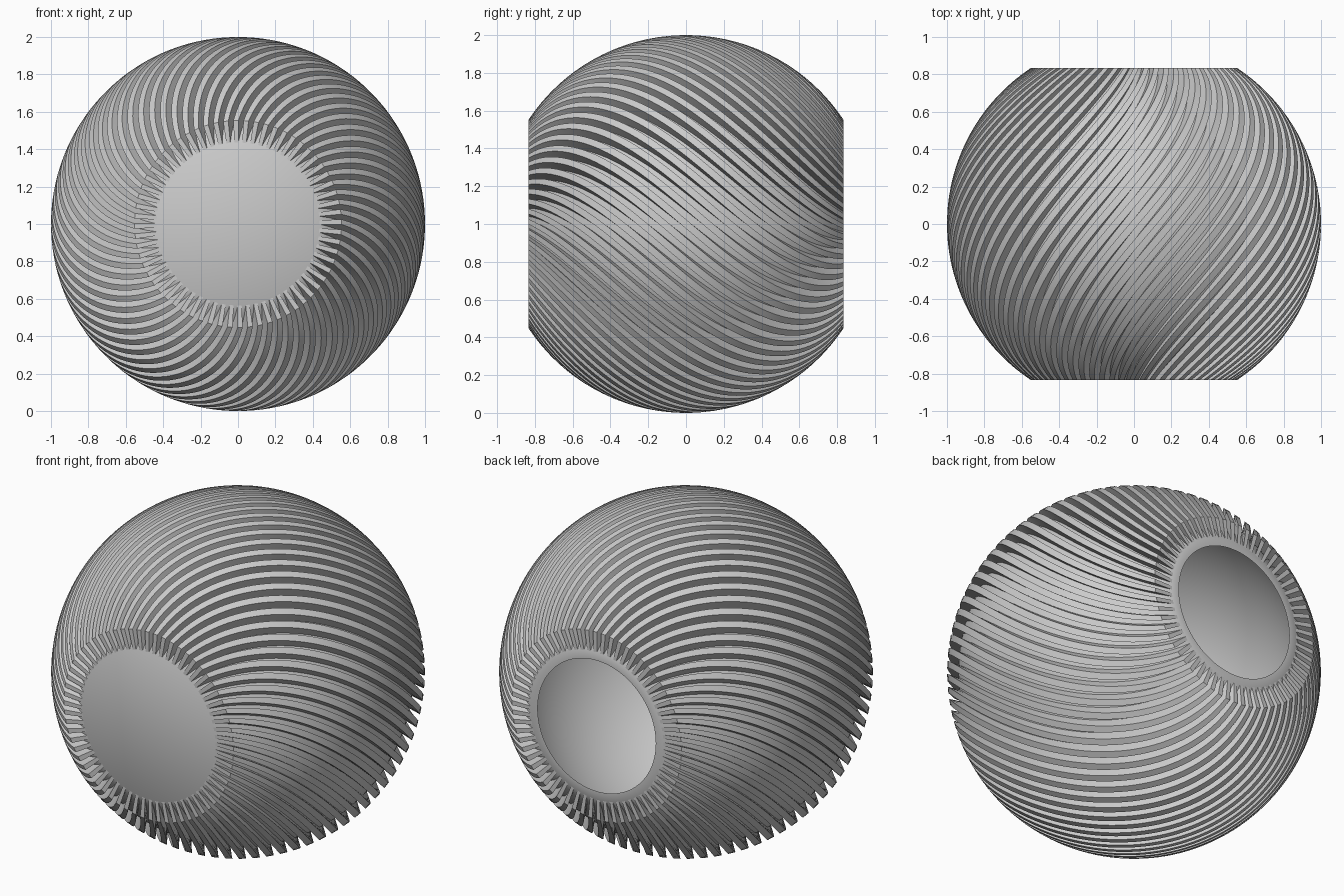
import bpy, bmesh
from math import sin, cos, sqrt, pi, radians
from mathutils import Vector

cube = bpy.data.objects.get("Cube")
if cube:
    bpy.data.objects.remove(cube, do_unlink=True)

CUT = 0.833          # half depth between the two flat ends
OUTER, CORE, BOWL = 1.0, 0.94, 0.918
FINS, DUTY, TWIST = 64, 0.5, 0.85
STEPS = 56
CENTRE = Vector((0, 0, 1))

grey = bpy.data.materials.new("light_grey")
grey.use_nodes = True
grey.diffuse_color = (0.6, 0.6, 0.6, 1)
grey.node_tree.nodes["Principled BSDF"].inputs["Base Color"].default_value = (0.6, 0.6, 0.6, 1)


def ring_radius(sphere, y):
    return sqrt(sphere * sphere - y * y)


def arc_heights(sphere, start, end):
    """Depth values along a sphere, evenly spaced."""
    return [start + (end - start) * i / STEPS for i in range(STEPS + 1)]


def finish(bm, name):
    bmesh.ops.recalc_face_normals(bm, faces=bm.faces)
    mesh = bpy.data.meshes.new(name)
    bm.to_mesh(mesh)
    bm.free()
    mesh.materials.append(grey)
    obj = bpy.data.objects.new(name, mesh)
    bpy.context.collection.objects.link(obj)
    bpy.ops.object.select_all(action='DESELECT')
    obj.select_set(True)
    bpy.context.view_layer.objects.active = obj
    bpy.ops.object.shade_smooth_by_angle(angle=radians(30))
    return obj


# Hollow core: closed flat front, open back with a narrow rim
inner_front = -CUT + 0.03
profile = [(0, -CUT)]
profile += [(ring_radius(CORE, y), y) for y in arc_heights(CORE, -CUT, CUT)]
profile += [(ring_radius(BOWL, y), y) for y in arc_heights(BOWL, CUT, inner_front)]
profile += [(0, inner_front)]
bm = bmesh.new()
verts = [bm.verts.new((r, y, 1)) for r, y in profile]
edges = [bm.edges.new(pair) for pair in zip(verts, verts[1:])]
bmesh.ops.spin(bm, geom=verts + edges, cent=CENTRE, axis=(0, 1, 0),
               angle=2 * pi, steps=2 * FINS, use_duplicate=False)
bmesh.ops.remove_doubles(bm, verts=bm.verts, dist=0.0002)
finish(bm, "hollow_core")

# Twisted fins: radial blades that wind around the core from front to back
bm = bmesh.new()
half = DUTY * pi / FINS
corners = [(CORE - 0.001, -half), (OUTER, -half), (OUTER, half), (CORE - 0.001, half)]
for n in range(FINS):
    sections = []
    for y in arc_heights(OUTER, -CUT, CUT):
        turn = 2 * pi * n / FINS + TWIST * y
        section = []
        for sphere, side in corners:
            r = ring_radius(sphere, y)
            a = turn + side
            section.append(bm.verts.new(CENTRE + Vector((r * sin(a), y, r * cos(a)))))
        sections.append(section)
    for s, t in zip(sections, sections[1:]):
        for i in range(4):
            j = (i + 1) % 4
            bm.faces.new((s[i], s[j], t[j], t[i]))
    bm.faces.new(sections[0])
    bm.faces.new(sections[-1])
finish(bm, "twisted_fins")
